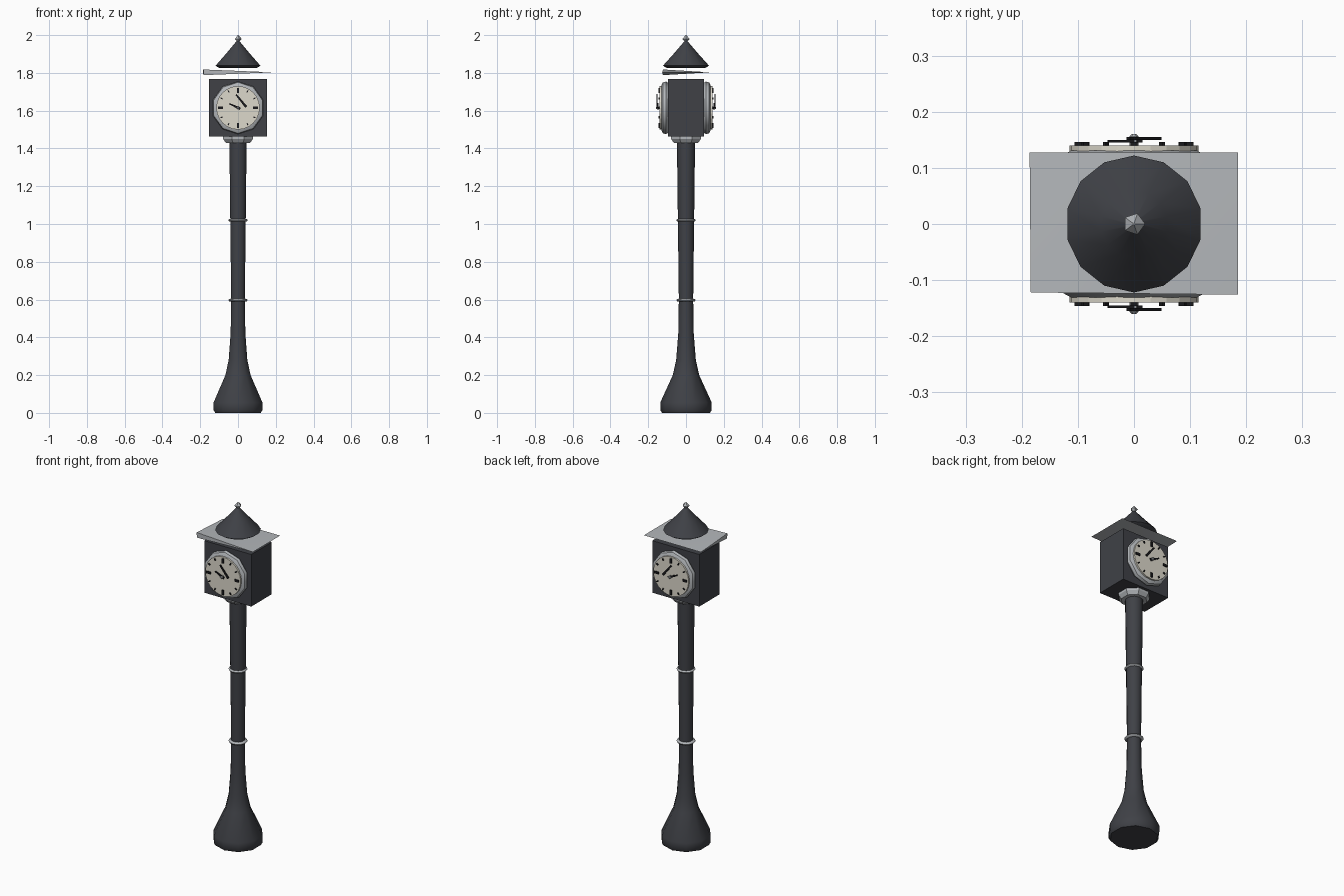
import bpy, bmesh, math
from mathutils import Matrix, Vector

if "Cube" in bpy.data.objects:
    bpy.data.objects.remove(bpy.data.objects["Cube"])


def material(name, rgb):
    m = bpy.data.materials.new(name)
    m.diffuse_color = (*rgb, 1)
    m.use_nodes = True
    m.node_tree.nodes["Principled BSDF"].inputs["Base Color"].default_value = m.diffuse_color
    return m


DARK = material("dark_iron", (0.05, 0.053, 0.062))
STEEL = material("steel", (0.45, 0.47, 0.49))
CREAM = material("dial_cream", (0.72, 0.69, 0.6))
BLACK = material("black", (0.01, 0.01, 0.012))
CZ = 1.615  # height of the dial centre
TO_FRONT = Matrix.Translation((0, 0, CZ)) @ Matrix.Rotation(math.pi / 2, 4, 'X')


def finish(name, bm, mat, smooth=None, mirror=False):
    bmesh.ops.recalc_face_normals(bm, faces=bm.faces)
    me = bpy.data.meshes.new(name)
    bm.to_mesh(me)
    bm.free()
    ob = bpy.data.objects.new(name, me)
    bpy.context.collection.objects.link(ob)
    me.materials.append(mat)
    if mirror:
        mod = ob.modifiers.new("back_side", 'MIRROR')
        mod.use_axis = (False, True, False)
    if smooth:
        bpy.ops.object.select_all(action='DESELECT')
        ob.select_set(True)
        bpy.context.view_layer.objects.active = ob
        bpy.ops.object.shade_smooth_by_angle(angle=math.radians(smooth))
    return ob


def lathe(name, profile, sides, mat, smooth=None, front=False, turn=0.0):
    """Revolve (radius, height) points; capped at both ends."""
    bm = bmesh.new()
    rings = []
    for r, h in profile:
        rings.append([bm.verts.new((r * math.cos(a), r * math.sin(a), h))
                      for a in (2 * math.pi * (i + turn) / sides for i in range(sides))])
    for lo, hi in zip(rings, rings[1:]):
        for i in range(sides):
            j = (i + 1) % sides
            bm.faces.new((lo[i], lo[j], hi[j], hi[i]))
    bm.faces.new(rings[0])
    bm.faces.new(rings[-1])
    if front:
        bm.transform(TO_FRONT)
    return finish(name, bm, mat, smooth, front)


def bar(name, p, q, w0, w1, y0, y1, mat):
    """Tapered flat bar on the dial from p to q, between depths y0 and y1."""
    p, q = Vector(p), Vector(q)
    d = (q - p).normalized()
    n = Vector((-d.y, d.x))
    pts = [p + n * w0 / 2, p - n * w0 / 2, q - n * w1 / 2, q + n * w1 / 2]
    bm = bmesh.new()
    f = bm.faces.new([bm.verts.new((v.x, v.y, y0)) for v in pts])
    ext = bmesh.ops.extrude_face_region(bm, geom=[f])
    bmesh.ops.translate(bm, vec=(0, 0, y1 - y0),
                        verts=[e for e in ext["geom"] if isinstance(e, bmesh.types.BMVert)])
    bm.transform(TO_FRONT)
    finish(name, bm, mat, None, True)


# flared base and post
lathe("post", [(0.127, 0.0), (0.136, 0.015), (0.136, 0.055), (0.07, 0.2), (0.052, 0.28),
               (0.041, 0.42), (0.038, 0.6), (0.043, 1.02), (0.048, 1.44)], 10, DARK, 40, turn=0.5)

# post rings
for label, z in (("lower", 0.597), ("upper", 1.02)):
    lathe(label + "_ring", [(0.036, z - 0.008), (0.047, z - 0.006), (0.051, z),
                            (0.047, z + 0.006), (0.036, z + 0.008)], 12, STEEL, 50)

# collar under the case
lathe("collar", [(0.07, 1.43), (0.085, 1.45), (0.085, 1.464)], 8, STEEL, turn=0.5)

# clock case
bm = bmesh.new()
bmesh.ops.create_cube(bm, size=1, matrix=Matrix.Translation((0, 0, CZ)) @ Matrix.Diagonal((0.306, 0.19, 0.306, 1)))
finish("clock_case", bm, DARK)

# eave plate: thin wedge, thick only at the front left corner
bm = bmesh.new()
a, b, r, k, l = [bm.verts.new(c) for c in (
    (-0.182, -0.122, 1.788), (-0.184, -0.122, 1.818), (0.185, -0.126, 1.803),
    (0.185, 0.127, 1.803), (-0.186, 0.127, 1.803))]
for f in ((b, r, k), (b, k, l), (a, k, r), (a, l, k), (a, r, b), (a, b, l)):
    bm.faces.new(f)
finish("eave_plate", bm, STEEL, 40)

# conical roof and finial
lathe("roof_cone", [(0.1, 1.825), (0.122, 1.838), (0.06, 1.907), (0.008, 1.968)], 14, DARK, 40, turn=0.5)
lathe("finial", [(0.008, 1.955), (0.009, 1.968), (0.02, 1.98), (0.002, 2.0)], 5, STEEL)

# clock faces, mirrored to the back
lathe("bezel", [(0.128, 0.09), (0.139, 0.105), (0.135, 0.122), (0.118, 0.131)], 10, STEEL, 40, front=True, turn=0.5)
lathe("dial", [(0.115, 0.125), (0.115, 0.14)], 24, CREAM, front=True)
for i in range(12):
    t = math.pi * i / 6
    d = Vector((math.sin(t), math.cos(t)))
    major = i % 3 == 0
    w = 0.013 if major else 0.006
    bar(f"hour_mark_{i}", d * (0.079 if major else 0.094), d * 0.106, w, w, 0.138, 0.146, BLACK)
bar("hour_hand", (0.012, -0.005), (-0.046, 0.022), 0.014, 0.006, 0.145, 0.15, BLACK)
bar("minute_hand", (0.044, 0.004), (-0.01, 0.07), 0.013, 0.008, 0.15, 0.155, BLACK)
lathe("hand_hub", [(0.008, 0.138), (0.008, 0.156), (0.004, 0.16)], 6, STEEL, front=True)
